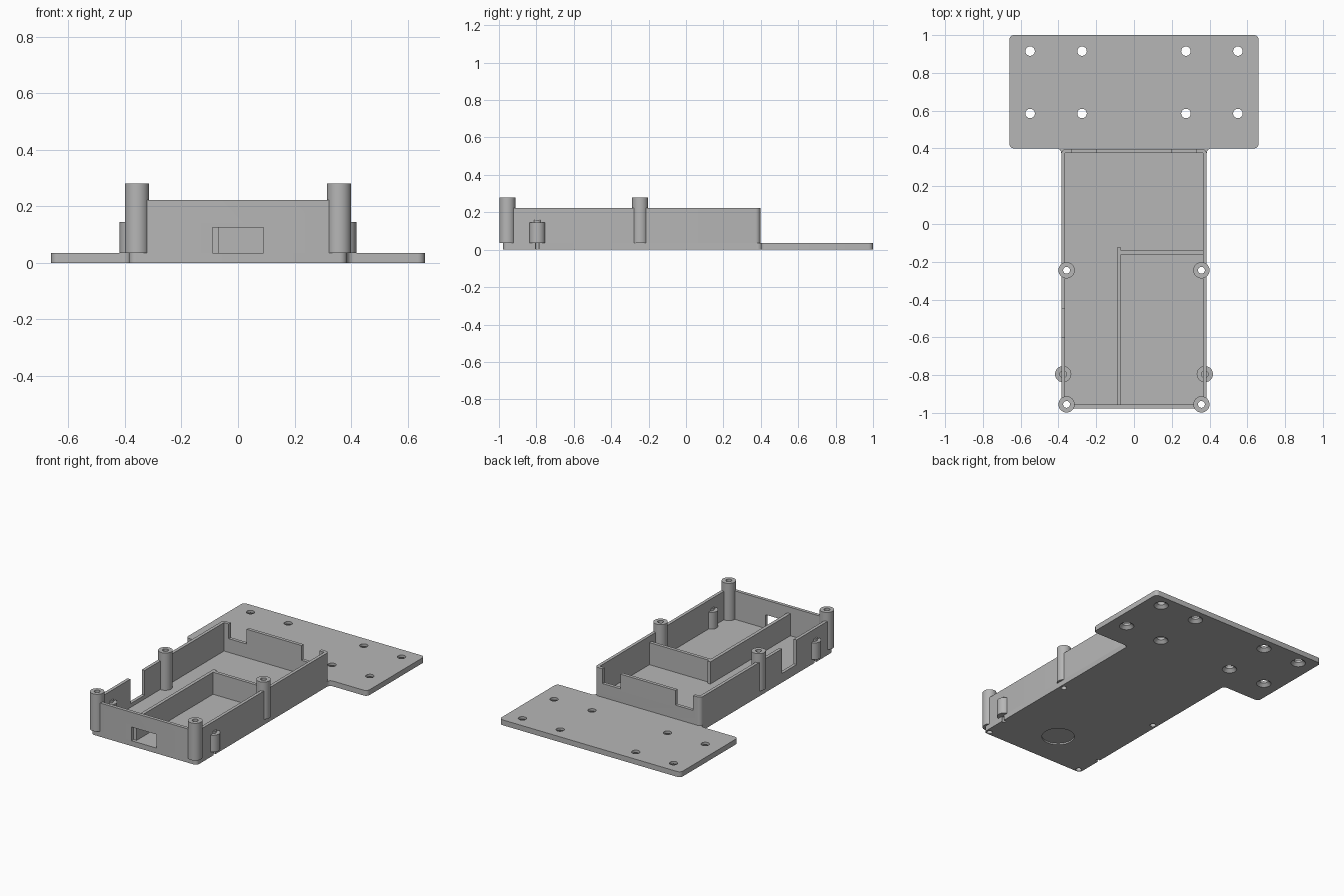
import bpy, bmesh, math
from mathutils import Vector

cube = bpy.data.objects.get("Cube")
if cube:
    bpy.data.objects.remove(cube, do_unlink=True)

grey = bpy.data.materials.new("plain grey")
grey.use_nodes = True
COLOUR = (0.47, 0.47, 0.47, 1)
grey.diffuse_color = COLOUR
grey.node_tree.nodes["Principled BSDF"].inputs["Base Color"].default_value = COLOUR

FLOOR, RIM, POST_TOP = 0.035, 0.222, 0.28
HALF, FRONT, BACK = 0.385, -0.978, 0.397


def make(name, bm):
    bmesh.ops.recalc_face_normals(bm, faces=bm.faces)
    mesh = bpy.data.meshes.new(name)
    bm.to_mesh(mesh)
    bm.free()
    mesh.materials.append(grey)
    obj = bpy.data.objects.new(name, mesh)
    bpy.context.collection.objects.link(obj)
    return obj


def box(name, x0, x1, y0, y1, z0, z1):
    bm = bmesh.new()
    bmesh.ops.create_cube(bm, size=1)
    for v in bm.verts:
        v.co = ((x0 + x1) / 2 + v.co.x * (x1 - x0),
                (y0 + y1) / 2 + v.co.y * (y1 - y0),
                (z0 + z1) / 2 + v.co.z * (z1 - z0))
    return make(name, bm)


def cone(name, x, y, z0, z1, r0, r1=None, sides=40):
    bm = bmesh.new()
    bmesh.ops.create_cone(bm, cap_ends=True, segments=sides, radius1=r0,
                          radius2=r0 if r1 is None else r1, depth=z1 - z0)
    bmesh.ops.translate(bm, verts=bm.verts, vec=(x, y, (z0 + z1) / 2))
    return make(name, bm)


def rounded_prism(name, corners, radius, z0, z1, steps=6):
    """Extrude a right-angled outline whose corners are rounded."""
    bm = bmesh.new()
    ring = []
    for i, corner in enumerate(corners):
        p = Vector(corner)
        u = (Vector(corners[i - 1]) - p).normalized()
        v = (Vector(corners[(i + 1) % len(corners)]) - p).normalized()
        centre = p + (u + v) * radius
        for k in range(steps + 1):
            t = math.pi / 2 * k / steps
            q = centre - radius * (v * math.cos(t) + u * math.sin(t))
            ring.append(bm.verts.new((q.x, q.y, z0)))
    face = bm.faces.new(ring)
    top = bmesh.ops.extrude_face_region(bm, geom=[face])["geom"]
    bmesh.ops.translate(bm, verts=[g for g in top if isinstance(g, bmesh.types.BMVert)],
                        vec=(0, 0, z1 - z0))
    return make(name, bm)


def carve(obj, cutters):
    """Subtract each cutter and bake the result."""
    for c in cutters:
        mod = obj.modifiers.new("cut", 'BOOLEAN')
        mod.operation, mod.solver, mod.object = 'DIFFERENCE', 'EXACT', c
    bpy.context.view_layer.update()
    graph = bpy.context.evaluated_depsgraph_get()
    baked = bpy.data.meshes.new_from_object(obj.evaluated_get(graph))
    obj.modifiers.clear()
    obj.data = baked


# Screw holes running through the posts, walls and floor
post_spots = [(sx * 0.357, y) for sx in (-1, 1) for y in (-0.955, -0.245)]
screw_holes = [cone("hole_cutter", x, y, -0.1, 0.4, 0.018) for x, y in post_spots]
cutters = list(screw_holes)

# T-shaped base with countersunk mounting holes
base = rounded_prism("base_plate", [
    (-HALF, FRONT), (HALF, FRONT), (HALF, 0.4), (0.66, 0.4),
    (0.66, 1), (-0.66, 1), (-0.66, 0.4), (-HALF, 0.4)], 0.025, 0, FLOOR)
base_cuts = list(screw_holes)
for x in (-0.55, -0.275, 0.275, 0.55):
    for y in (0.585, 0.915):
        base_cuts.append(cone("hole_cutter", x, y, -0.1, 0.1, 0.025))
        base_cuts.append(cone("sink_cutter", x, y, -0.002, 0.02, 0.047, 0.024))
for s in (-1, 1):
    base_cuts.append(cone("peg_hole_cutter", s * 0.377, -0.795, -0.1, FLOOR + 0.01, 0.012))
base_cuts.append(cone("recess_cutter", 0, -0.725, -0.1, 0.01, 0.1, sides=64))
carve(base, base_cuts)
cutters += base_cuts

# Box walls with front port, side notch and two rear notches
walls = rounded_prism("box_walls", [
    (-HALF, FRONT), (HALF, FRONT), (HALF, BACK), (-HALF, BACK)], 0.025, FLOOR, RIM)
wall_cuts = screw_holes + [
    box("inside_cutter", -0.364, 0.364, -0.956, 0.375, -0.1, 0.5),
    box("port_cutter", -0.09, 0.09, -1.1, -0.9, FLOOR, 0.125),
    box("side_notch_cutter", -0.5, -0.3, -0.6, -0.45, 0.06, 0.5)]
for s in (-1, 1):
    a, b = sorted((s * 0.2, s * 0.33))
    wall_cuts.append(box("rear_notch_cutter", a, b, 0.3, 0.5, 0.125, 0.5))
carve(walls, wall_cuts)
cutters += wall_cuts

# Inner compartment dividers
box("long_divider", -0.09, -0.068, -0.957, -0.125, FLOOR - 0.005, 0.18)
box("cross_divider", -0.07, 0.366, -0.162, -0.14, FLOOR - 0.005, 0.18)

# Hollow screw posts
for (x, y), hole in zip(post_spots, screw_holes):
    post = cone("screw_post", x, y, FLOOR, POST_TOP, 0.043)
    carve(post, [hole])

# Short side pegs with pins on top
for s in (-1, 1):
    cone("side_peg", s * 0.375, -0.795, FLOOR, 0.145, 0.043)
    cone("peg_pin", s * 0.375, -0.795, 0.14, 0.16, 0.02)

for c in set(cutters):
    bpy.data.objects.remove(c, do_unlink=True)

# Smooth the round surfaces, keep the edges sharp
bpy.ops.object.select_all(action='DESELECT')
for obj in bpy.context.collection.objects:
    if obj.type == 'MESH' and grey.name in obj.data.materials:
        obj.select_set(True)
        bpy.context.view_layer.objects.active = obj
bpy.ops.object.shade_smooth_by_angle(angle=math.radians(30))
